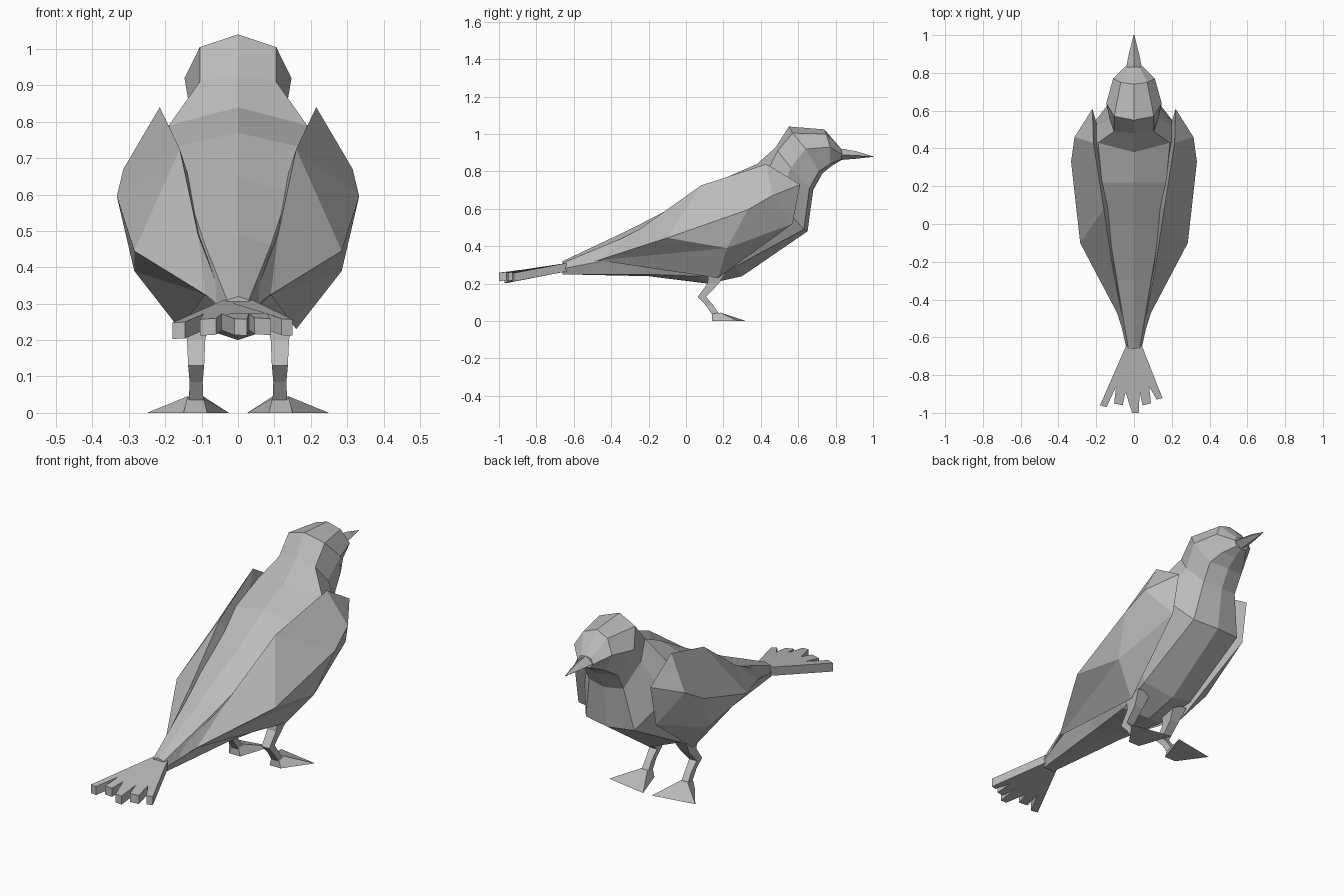
import bpy, bmesh

if "Cube" in bpy.data.objects:
    bpy.data.objects.remove(bpy.data.objects["Cube"])

grey = bpy.data.materials.new("plain grey")
grey.diffuse_color = (0.5, 0.5, 0.5, 1)
grey.use_nodes = True
grey.node_tree.nodes["Principled BSDF"].inputs["Base Color"].default_value = grey.diffuse_color


def make(name, verts, faces):
    """Flat-shaded mesh object with outward normals."""
    bm = bmesh.new()
    vs = [bm.verts.new(v) for v in verts]
    for f in faces:
        bm.faces.new([vs[i] for i in f])
    bmesh.ops.remove_doubles(bm, verts=bm.verts, dist=0.0005)
    bmesh.ops.recalc_face_normals(bm, faces=bm.faces)
    me = bpy.data.meshes.new(name)
    bm.to_mesh(me)
    bm.free()
    me.materials.append(grey)
    ob = bpy.data.objects.new(name, me)
    bpy.context.collection.objects.link(ob)
    return ob


def loft(name, rings):
    """Skin closed rings of equal length and cap both ends."""
    n = len(rings[0])
    verts = [p for r in rings for p in r]
    faces = [(k * n + i, k * n + (i + 1) % n, (k + 1) * n + (i + 1) % n, (k + 1) * n + i)
             for k in range(len(rings) - 1) for i in range(n)]
    faces += [tuple(range(n)), tuple(range(len(verts) - n, len(verts)))]
    return make(name, verts, faces)


def mirrored(half):
    """Full ring from a half section whose ends lie on the centre line."""
    return half + [(-x, y, z) for x, y, z in half[-2:0:-1]]


# Body and head: half sections from back to belly, tail to face
sections = [
    [(0, -.66, .32), (.03, -.66, .31), (.04, -.66, .28), (.03, -.66, .25), (0, -.66, .25)],
    [(0, -.30, .49), (.09, -.30, .46), (.13, -.25, .36), (.08, -.20, .25), (0, -.20, .24)],
    [(0, .00, .645), (.14, .00, .61), (.23, .03, .45), (.12, .06, .24), (0, .12, .20)],
    [(0, .22, .77), (.17, .22, .73), (.27, .28, .57), (.15, .26, .29), (0, .30, .24)],
    [(0, .38, .84), (.19, .43, .79), (.24, .50, .64), (.14, .63, .49), (0, .65, .48)],
    [(0, .48, .93), (.105, .49, .91), (.13, .56, .82), (.10, .66, .71), (0, .68, .70)],
    [(0, .55, 1.04), (.105, .57, 1.005), (.147, .64, .92), (.10, .71, .80), (0, .73, .79)],
    [(0, .74, 1.025), (.07, .75, 1.0), (.11, .77, .93), (.07, .77, .84), (0, .78, .83)],
    [(0, .83, .92), (.03, .83, .915), (.045, .835, .89), (.03, .83, .865), (0, .83, .86)],
]
loft("body", [mirrored(s) for s in sections])

# Beak
loft("beak", [mirrored([(0, y, t), (w, y, m), (0, y, b)]) for y, w, t, m, b in
              [(.81, .045, .925, .89, .86), (.91, .025, .908, .885, .868), (1.0, .002, .881, .88, .878)]])

# Wings: folded shells with a hidden inner point closing each one
peak, tip, shoulder, wide, breast, low, belly, ridge, rear, end, up2, up1, inner = range(13)
wing_points = [
    (.215, .43, .84), (.22, .61, .73), (.315, .46, .67), (.333, .33, .595), (.225, .57, .52),
    (.285, .22, .39), (.16, .17, .23), (.285, -.10, .445), (.09, -.47, .325),
    (.03, -.66, .28), (.11, -.25, .49), (.16, .08, .725), (.08, .12, .48)]
wing_faces = [
    (peak, up1, wide, shoulder), (peak, shoulder, tip), (tip, shoulder, breast),
    (shoulder, wide, low, breast), (wide, ridge, low), (wide, up1, ridge),
    (up1, up2, ridge), (up2, rear, ridge), (up2, end, rear),
    (ridge, rear, low), (low, rear, belly), (breast, low, belly)]
rim = [peak, tip, breast, belly, rear, end, up2, up1]
wing_faces += [(rim[i], rim[(i + 1) % 8], inner) for i in range(8)]

# Legs: square sections as (y, z, half width, half depth)
leg_rings = [[(.115 + sx * w, y + sy * d, z) for sx, sy in ((-1, -1), (1, -1), (1, 1), (-1, 1))]
             for y, z, w, d in [(.17, .27, .04, .05), (.145, .20, .025, .03), (.085, .13, .022, .022),
                                (.125, .085, .018, .02), (.16, .035, .02, .02)]]

for side, s in (("left", -1), ("right", 1)):
    make(side + "_wing", [(s * x, y, z) for x, y, z in wing_points], wing_faces)
    loft(side + "_leg", [[(s * x, y, z) for x, y, z in r] for r in leg_rings])
    # Webbed wedge foot
    foot = [(.085, .14, 0), (.15, .14, 0), (.25, .28, 0), (.025, .32, 0),
            (.095, .14, .04), (.14, .14, .04), (.14, .185, .045), (.095, .185, .045)]
    loft(side + "_foot", [[(s * x, y, z) for x, y, z in foot[:4]],
                          [(s * x, y, z) for x, y, z in foot[4:]]])

# Tail: notched fan sloping down, thick enough for blunt feather ends
fan = [(.04, -.64), (-.04, -.64), (-.18, -.96), (-.145, -.97), (-.095, -.86), (-.105, -.95),
       (-.06, -.96), (-.045, -.89), (-.01, -1), (.025, -1), (.03, -.89), (.045, -.96),
       (.09, -.95), (.08, -.86), (.12, -.93), (.15, -.92)]


def tail_top(x, y):
    return .26 + (y + 1) * .15 - abs(x) * .1


root = (0, -.64)
verts = [(x, y, tail_top(x, y)) for x, y in fan] + \
        [(x, y, tail_top(x, y) - .045) for x, y in fan]
n = len(fan)
loft("tail", [verts[:n], verts[n:]])
